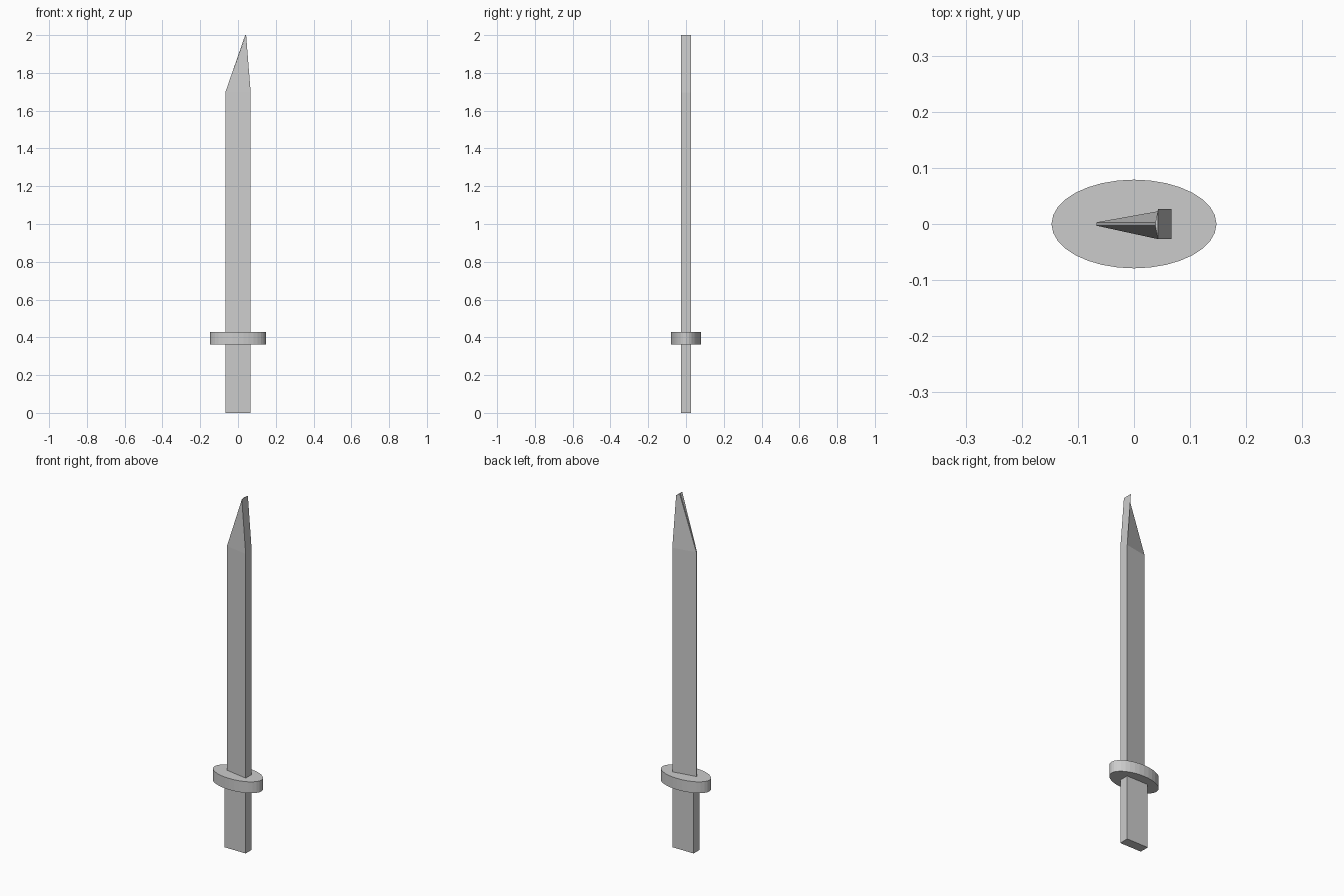
import bpy, bmesh, math

if "Cube" in bpy.data.objects:
    bpy.data.objects.remove(bpy.data.objects["Cube"])


def loft(name, sections):
    """Skin equal-length rings of 3D points and cap both ends."""
    bm = bmesh.new()
    rings = [[bm.verts.new(p) for p in ring] for ring in sections]
    for low, high in zip(rings, rings[1:]):
        n = len(low)
        for i in range(n):
            j = (i + 1) % n
            bm.faces.new((low[i], low[j], high[j], high[i]))
    bm.faces.new(rings[0][::-1])
    bm.faces.new(rings[-1])
    bmesh.ops.recalc_face_normals(bm, faces=bm.faces)
    mesh = bpy.data.meshes.new(name)
    bm.to_mesh(mesh)
    bm.free()
    obj = bpy.data.objects.new(name, mesh)
    bpy.context.collection.objects.link(obj)
    return obj


def wedge(x_edge, x_spine, y_edge, y_spine, z):
    return [(x_edge, -y_edge, z), (x_spine, -y_spine, z),
            (x_spine, y_spine, z), (x_edge, y_edge, z)]


def ellipse(a, b, z, sides=32):
    angles = [2 * math.pi * i / sides for i in range(sides)]
    return [(a * math.cos(t), b * math.sin(t), z) for t in angles]


HALF, EDGE, SPINE = 0.067, 0.003, 0.027
GUARD_LOW, GUARD_HIGH = 0.363, 0.427

# Handle: plain rectangular bar
loft("handle", [wedge(-HALF, HALF, SPINE, SPINE, z) for z in (0, GUARD_LOW + 0.01)])

# Guard: oval disc
loft("guard", [ellipse(0.147, 0.079, z) for z in (GUARD_LOW, GUARD_HIGH)])

# Blade: thin cutting edge on -x, thick spine on +x, slanted point
loft("blade", [
    wedge(-HALF, HALF, EDGE, SPINE, GUARD_HIGH - 0.01),
    wedge(-HALF, HALF, EDGE, SPINE, 1.697),
    wedge(0.038, 0.043, EDGE, SPINE, 2.0),
])
